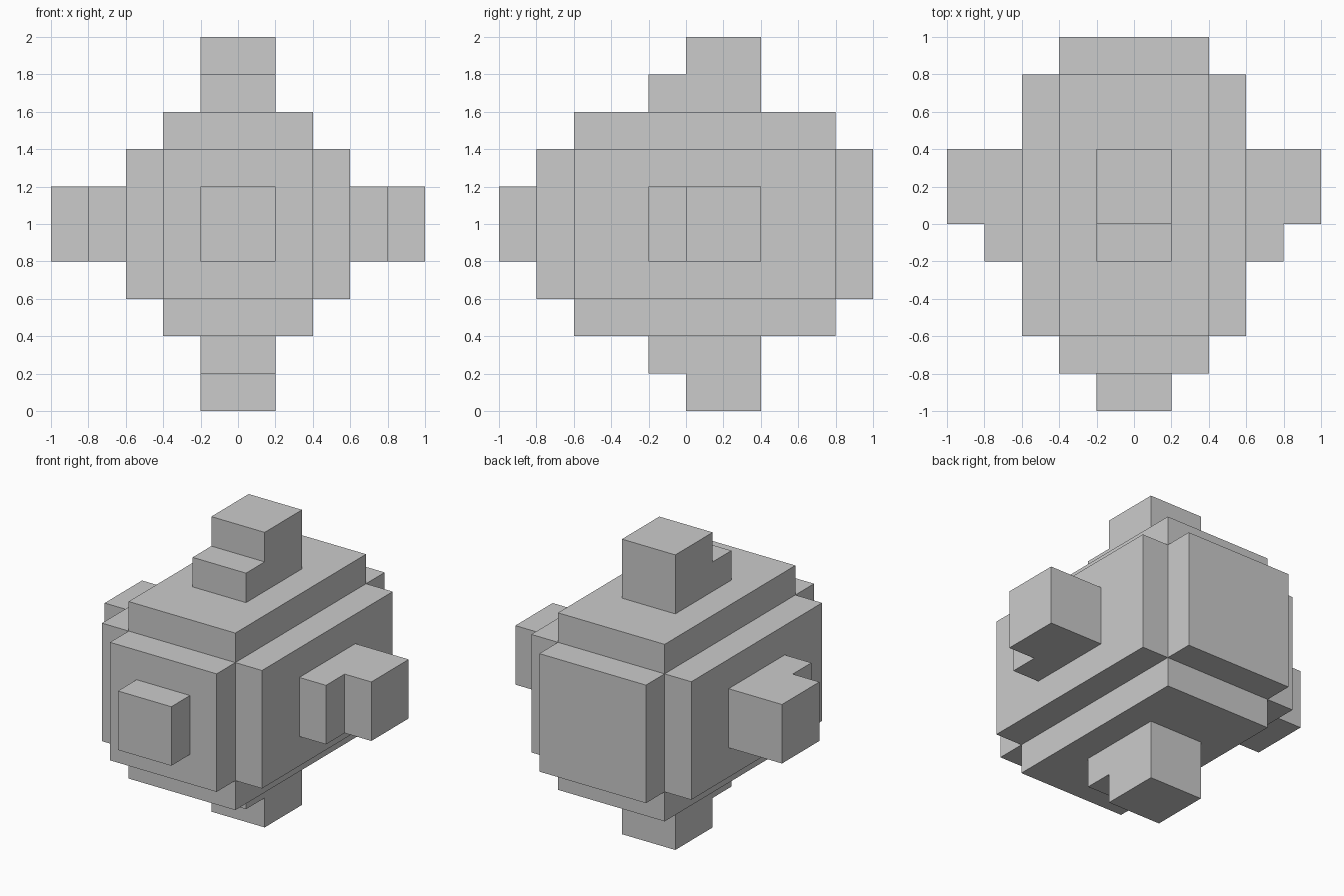
import bpy, bmesh
from math import pi
from mathutils import Vector

if "Cube" in bpy.data.objects:
    bpy.data.objects.remove(bpy.data.objects["Cube"])

CENTRE = Vector((0, 0, 1))   # middle of the body's height


def finish(bm, name, angle=0.0):
    """Turn a bmesh into an object at the body centre, spun about the y axis."""
    bmesh.ops.recalc_face_normals(bm, faces=bm.faces[:])
    mesh = bpy.data.meshes.new(name)
    bm.to_mesh(mesh)
    bm.free()
    obj = bpy.data.objects.new(name, mesh)
    obj.location = CENTRE
    obj.rotation_euler.y = angle
    bpy.context.collection.objects.link(obj)
    return obj


def box(lo, hi):
    """Bmesh box between two corners."""
    lo, hi = Vector(lo), Vector(hi)
    bm = bmesh.new()
    bmesh.ops.create_cube(bm, size=1)
    bmesh.ops.scale(bm, vec=hi - lo, verts=bm.verts)
    bmesh.ops.translate(bm, vec=(lo + hi) / 2, verts=bm.verts)
    return bm


# Body: a core box with a raised slab on each of its six faces
bm = box((-0.4, -0.6, -0.4), (0.4, 0.8, 0.4))
bm.normal_update()
raised = bmesh.ops.extrude_discrete_faces(bm, faces=bm.faces[:])["faces"]
for face in raised:
    face.normal_update()
    bmesh.ops.translate(bm, vec=face.normal * 0.2, verts=face.verts)
finish(bm, "body")

# Four stepped lugs: one L profile (y, z), repeated around the y axis
LUG = [(-0.2, 0.6), (0.4, 0.6), (0.4, 1.0), (0.0, 1.0), (0.0, 0.8), (-0.2, 0.8)]
for i, side in enumerate(("top", "right", "bottom", "left")):
    bm = bmesh.new()
    face = bm.faces.new([bm.verts.new((-0.2, y, z)) for y, z in LUG])
    ext = bmesh.ops.extrude_face_region(bm, geom=[face], use_keep_orig=True)["geom"]
    bmesh.ops.translate(bm, vec=(0.4, 0, 0),
                        verts=[v for v in ext if isinstance(v, bmesh.types.BMVert)])
    finish(bm, side + "_lug", i * pi / 2)

# Small block on the front
finish(box((-0.2, -1.0, -0.2), (0.2, -0.8, 0.2)), "front_block")
